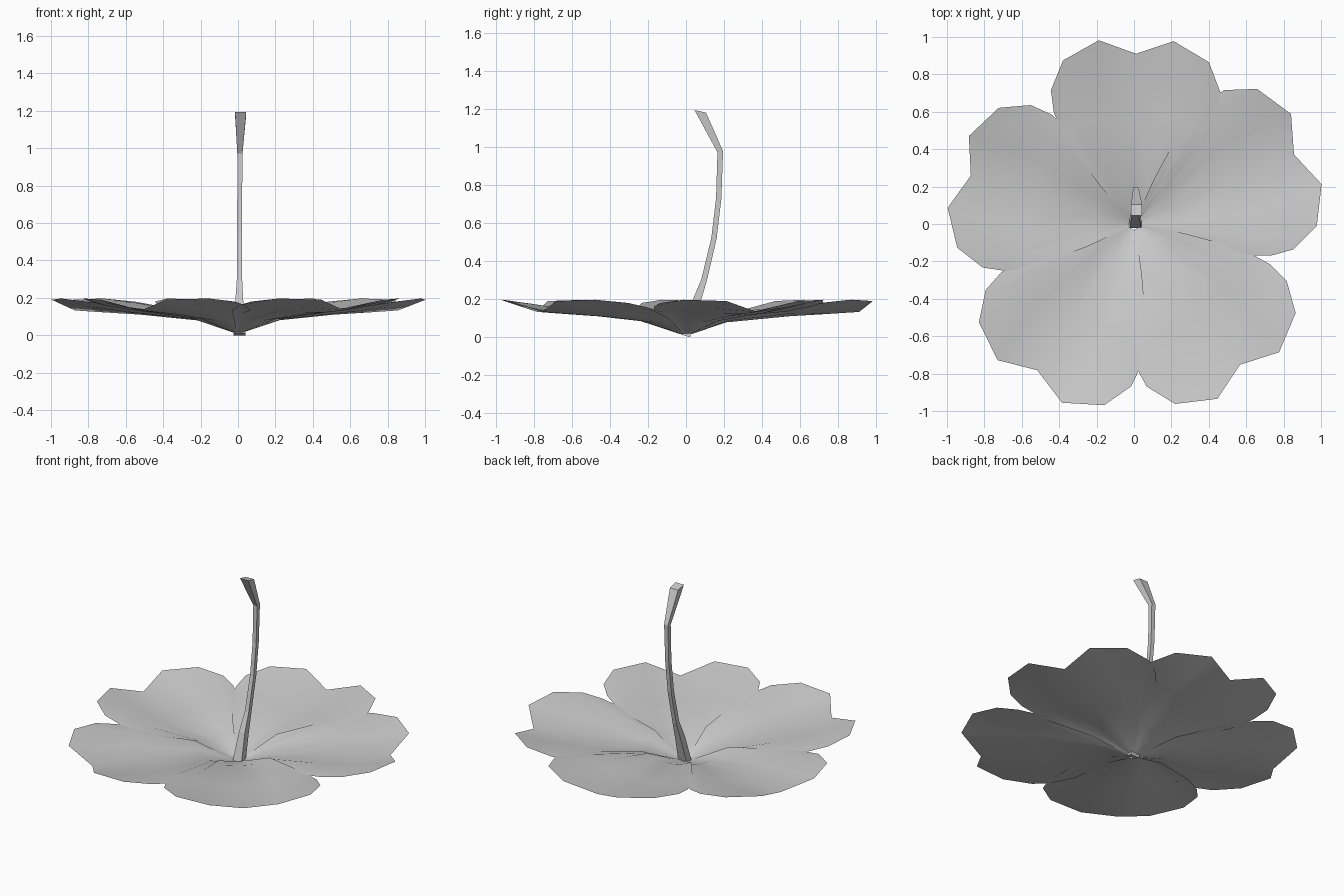
import bpy, bmesh
from math import radians, cos, sin, hypot

if "Cube" in bpy.data.objects:
    bpy.data.objects.remove(bpy.data.objects["Cube"])

# Right half of one petal: rows from base to rim, columns from midline to edge.
# Each point is (distance along petal, sideways, height).
ROWS = [
    [(0.025, 0, 0.015), (0.027, 0.010, 0.016), (0.026, 0.018, 0.018), (0.024, 0.026, 0.018)],
    [(0.21, 0, 0.078), (0.215, 0.08, 0.085), (0.21, 0.135, 0.105), (0.195, 0.178, 0.108)],
    [(0.54, 0, 0.110), (0.56, 0.18, 0.125), (0.53, 0.32, 0.149), (0.44, 0.370, 0.135)],
    [(0.74, 0, 0.122), (0.77, 0.20, 0.152), (0.69, 0.38, 0.175), (0.59, 0.436, 0.160)],
    [(0.91, 0, 0.133), (0.98, 0.20, 0.190), (0.87, 0.39, 0.197), (0.71, 0.453, 0.180)],
]


def make_object(name, bm):
    bmesh.ops.recalc_face_normals(bm, faces=bm.faces[:])
    mesh = bpy.data.meshes.new(name)
    bm.to_mesh(mesh)
    bm.free()
    obj = bpy.data.objects.new(name, mesh)
    bpy.context.collection.objects.link(obj)
    return obj


def petal(name, degrees, scale):
    a = radians(degrees)
    bm = bmesh.new()
    grid = []
    for k, row in enumerate(ROWS):
        full = [(u, -v, z) for u, v, z in reversed(row[1:])] + row
        line = []
        for i, (u, v, z) in enumerate(full):
            # near the base the counter-clockwise edge rides above its neighbour
            if k == 1 and i in (0, 6):
                z += 0.012 if i == 6 else -0.012
            u, v = u * scale, v * scale
            line.append(bm.verts.new((u * cos(a) - v * sin(a), u * sin(a) + v * cos(a), z)))
        grid.append(line)
    for r0, r1 in zip(grid, grid[1:]):
        for i in range(len(r0) - 1):
            bm.faces.new((r0[i], r1[i], r1[i + 1], r0[i + 1]))
    # smooth, with the top side facing up
    obj = make_object(name, bm)
    if sum(p.normal.z for p in obj.data.polygons) < 0:
        obj.data.flip_normals()
    for p in obj.data.polygons:
        p.use_smooth = True


# Five heart-shaped petals
for i, (deg, s) in enumerate([(89.3, 1.0), (163.5, 1.0), (236.5, 1.03), (307, 1.035), (23.5, 1.025)]):
    petal(f"petal_{i + 1}", deg, s)

# Curved pistil with a square section: (x, y, z, half width x, half thickness)
PATH = [(0.008, 0.0, 0.012, 0.032, 0.022), (0.007, 0.052, 0.18, 0.021, 0.022),
        (0.008, 0.095, 0.30, 0.014, 0.015), (0.008, 0.147, 0.52, 0.013, 0.014),
        (0.009, 0.172, 0.73, 0.013, 0.014), (0.010, 0.180, 0.975, 0.014, 0.015),
        (0.014, 0.075, 1.187, 0.03, 0.031)]
bm = bmesh.new()
rings = []
for i, (x, y, z, hx, ht) in enumerate(PATH):
    p, q = PATH[max(i - 1, 0)], PATH[min(i + 1, len(PATH) - 1)]
    dy, dz = q[1] - p[1], q[2] - p[2]
    if i == len(PATH) - 1:
        dy, dz = 0.22, 1.0
    n = hypot(dy, dz)
    ny, nz = dz / n, -dy / n
    rings.append([bm.verts.new((x + sx * hx, y + st * ht * ny, z + st * ht * nz))
                  for sx, st in ((-1, -1), (1, -1), (1, 1), (-1, 1))])
for r0, r1 in zip(rings, rings[1:]):
    for k in range(4):
        bm.faces.new((r0[k], r0[(k + 1) % 4], r1[(k + 1) % 4], r1[k]))
bm.faces.new(rings[0][::-1])
bm.faces.new(rings[-1])
lowest = min(v.co.z for v in bm.verts)
for v in rings[0]:
    v.co.z -= lowest
make_object("pistil", bm)
